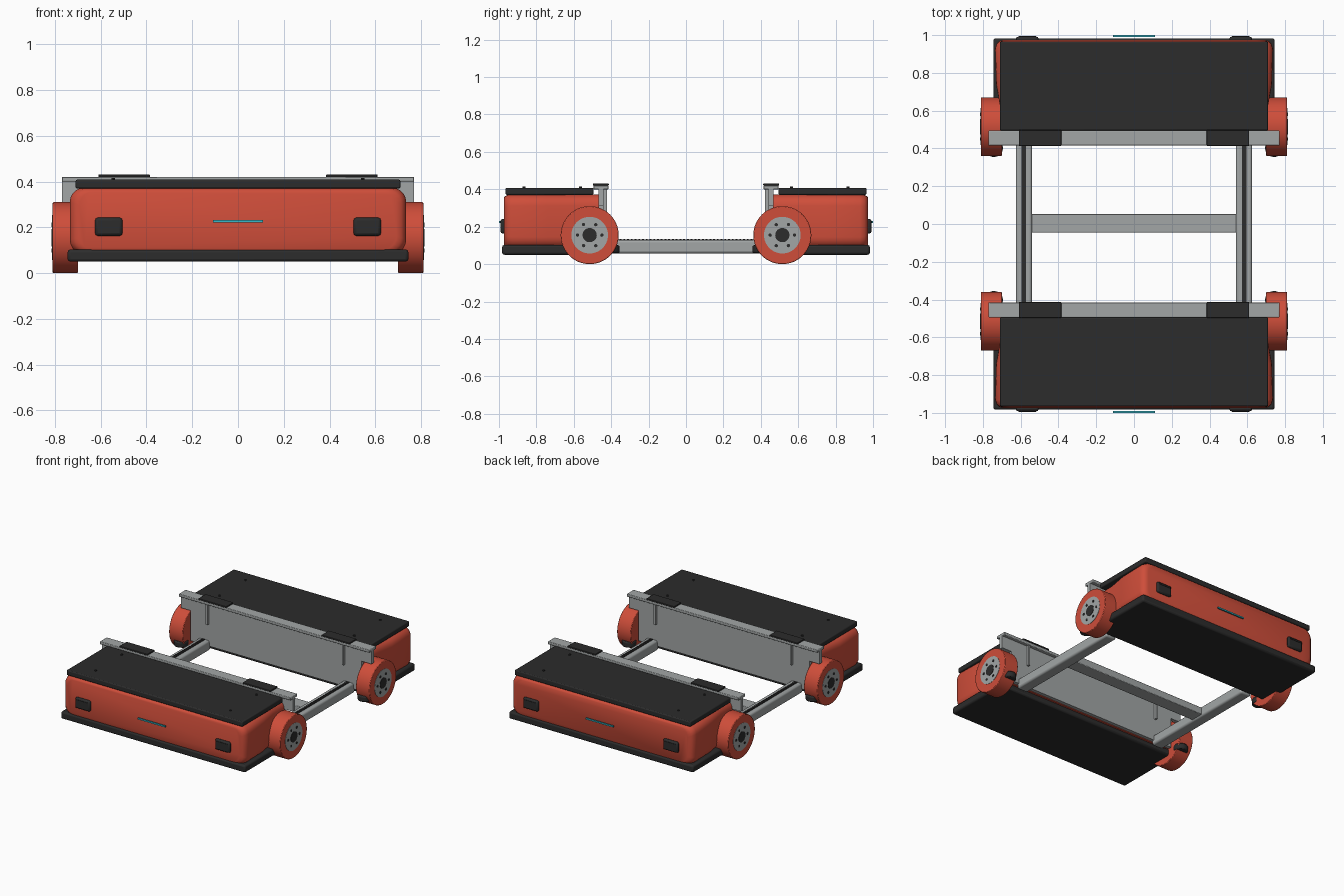
import bpy, bmesh
from math import pi, cos, sin
from mathutils import Matrix, Vector

if "Cube" in bpy.data.objects:
    bpy.data.objects.remove(bpy.data.objects["Cube"])


def material(name, r, g, b):
    m = bpy.data.materials.new(name)
    m.use_nodes = True
    m.diffuse_color = (r, g, b, 1)
    m.node_tree.nodes["Principled BSDF"].inputs["Base Color"].default_value = (r, g, b, 1)
    return m


RED = material("red paint", 0.62, 0.075, 0.042)
BLACK = material("black plastic", 0.025, 0.025, 0.025)
GREY = material("grey metal", 0.36, 0.38, 0.38)
CYAN = material("cyan light", 0.04, 0.48, 0.58)
made = []


def finish(name, bm, mat):
    bmesh.ops.recalc_face_normals(bm, faces=bm.faces[:])
    mesh = bpy.data.meshes.new(name)
    bm.to_mesh(mesh)
    bm.free()
    mesh.materials.append(mat)
    ob = bpy.data.objects.new(name, mesh)
    bpy.context.collection.objects.link(ob)
    made.append(ob)
    return ob


def add_box(bm, x, y, z):
    size = [abs(b - a) for a, b in (x, y, z)]
    mid = Vector([(a + b) / 2 for a, b in (x, y, z)])
    bmesh.ops.create_cube(bm, size=1, matrix=Matrix.Translation(mid) @ Matrix.Diagonal((*size, 1)))


def box(name, x, y, z, mat, bevel=0, segments=2):
    bm = bmesh.new()
    add_box(bm, x, y, z)
    ob = finish(name, bm, mat)
    if bevel:
        mod = ob.modifiers.new("soft edges", "BEVEL")
        mod.width, mod.segments = bevel, segments
    return ob


def cylinder(name, centre, radius, depth, mat, axis="Z", sides=48, bevel=0):
    turn = Matrix.Rotation(pi / 2, 4, "Y") if axis == "X" else Matrix()
    bm = bmesh.new()
    bmesh.ops.create_cone(bm, cap_ends=True, segments=sides, radius1=radius, radius2=radius,
                          depth=depth, matrix=Matrix.Translation(centre) @ turn)
    ob = finish(name, bm, mat)
    if bevel:
        mod = ob.modifiers.new("soft edges", "BEVEL")
        mod.width, mod.segments = bevel, 2
    return ob


def rounded_ring(half_width, low, high, radius, y, steps=5):
    ring = []
    corners = [(half_width - radius, high - radius), (radius - half_width, high - radius),
               (radius - half_width, low + radius), (half_width - radius, low + radius)]
    for q, (cx, cz) in enumerate(corners):
        for i in range(steps + 1):
            a = (q + i / steps) * pi / 2
            ring.append((cx + radius * cos(a), y, cz + radius * sin(a)))
    return ring


def loft(name, rings, mat):
    bm = bmesh.new()
    loops = [[bm.verts.new(p) for p in ring] for ring in rings]
    for a, b in zip(loops, loops[1:]):
        for i in range(len(a)):
            j = (i + 1) % len(a)
            bm.faces.new((a[i], a[j], b[j], b[i]))
    bm.faces.new(loops[0])
    bm.faces.new(loops[-1])
    return finish(name, bm, mat)


def wall(name, s):
    # Bulkhead with shoulders that pass over the wheels
    half = [(0.69, 0.09), (0.69, 0.31), (0.77, 0.31), (0.77, 0.405)]
    outline = half + [(-x, z) for x, z in reversed(half)]
    bm = bmesh.new()
    face = bm.faces.new([bm.verts.new((x, s * 0.44, z)) for x, z in outline])
    ext = bmesh.ops.extrude_face_region(bm, geom=[face])["geom"]
    bmesh.ops.translate(bm, vec=(0, s * 0.027, 0),
                        verts=[v for v in ext if isinstance(v, bmesh.types.BMVert)])
    finish(name, bm, GREY)


for end, s in (("front", -1), ("back", 1)):
    def span(a, b):
        return (s * a, s * b)

    # Body shell, drawn in beside the wheels and rounded at its outer face
    stations = [(0.465, 0.70, 0), (0.60, 0.705, 0), (0.74, 0.73, 0), (0.93, 0.735, 0),
                (0.955, 0.735, 0.008), (0.968, 0.735, 0.022), (0.974, 0.735, 0.042)]
    loft(end + "_body", [rounded_ring(w - inset, 0.085 + inset * 0.4, 0.372 - inset * 0.4, 0.06, s * y)
                         for y, w, inset in stations], RED)

    # Deck, bumper and bulkhead
    box(end + "_deck", (-0.71, 0.71), span(0.495, 0.965), (0.37, 0.408), BLACK, 0.007)
    box(end + "_bumper", (-0.745, 0.745), span(0.48, 0.983), (0.05, 0.103), BLACK, 0.012)
    wall(end + "_bulkhead", s)
    box(end + "_top_beam", (-0.77, 0.77), span(0.415, 0.495), (0.40, 0.421), GREY, 0.004)

    # Light strip
    box(end + "_light_strip", (-0.11, 0.11), span(0.99, 1.0), (0.221, 0.231), CYAN)

    for side, m in (("right", -1), ("left", 1)):
        tag = end + "_" + side
        # Lamps, beam pads, brackets and deck screws
        box(tag + "_lamp", (m * 0.505, m * 0.625), span(0.965, 0.992), (0.163, 0.242), BLACK, 0.012)
        box(tag + "_lamp_ridge", (m * 0.52, m * 0.61), span(0.985, 0.995), (0.222, 0.229), BLACK)
        box(tag + "_beam_pad", (m * 0.385, m * 0.61), span(0.413, 0.497), (0.419, 0.431), BLACK, 0.003)
        box(tag + "_bracket", (m * 0.543, m * 0.557), span(0.422, 0.442), (0.25, 0.402), GREY)
        for i, y in enumerate((0.565, 0.865)):
            cylinder(f"{tag}_deck_screw_{i}", (m * 0.545, s * y, 0.41), 0.008, 0.01, BLACK, sides=12)

        # Wheel, hub, cap and bolts
        cy, cz = s * 0.515, 0.155
        cylinder(tag + "_wheel", (m * 0.755, cy, cz), 0.155, 0.11, RED, "X", 64, 0.004)
        cylinder(tag + "_hub", (m * 0.808, cy, cz), 0.098, 0.008, GREY, "X")
        cylinder(tag + "_hub_cap", (m * 0.808, cy, cz), 0.038, 0.014, BLACK, "X", 32)
        for i in range(6):
            a = i * pi / 3
            cylinder(f"{tag}_bolt_{i}", (m * 0.808, cy + 0.065 * cos(a), cz + 0.065 * sin(a)),
                     0.009, 0.014, BLACK, "X", 12)

        # Scanner disc on the inner side of the wheel
        cylinder(tag + "_scanner", (m * 0.742, s * 0.403, 0.08), 0.048, 0.042, BLACK, bevel=0.008)

# Side rails with ribbed strips
for side, m in (("right", -1), ("left", 1)):
    box(side + "_rail", (m * 0.54, m * 0.625), (-0.46, 0.46), (0.057, 0.13), GREY, 0.014, 3)
    bm = bmesh.new()
    add_box(bm, (m * 0.573, m * 0.595), (-0.44, 0.44), (0.125, 0.132))
    for i in range(44):
        y = -0.43 + i * 0.02
        add_box(bm, (m * 0.573, m * 0.595), (y - 0.005, y + 0.005), (0.13, 0.135))
    finish(side + "_rail_strip", bm, BLACK)

# Cross member
box("cross_member", (-0.545, 0.545), (-0.045, 0.053), (0.068, 0.12), GREY, 0.004)

# Smooth rounded faces, keep edges crisp
bpy.ops.object.select_all(action="DESELECT")
for ob in made:
    ob.select_set(True)
bpy.context.view_layer.objects.active = made[0]
bpy.ops.object.shade_smooth_by_angle(angle=pi / 6)
